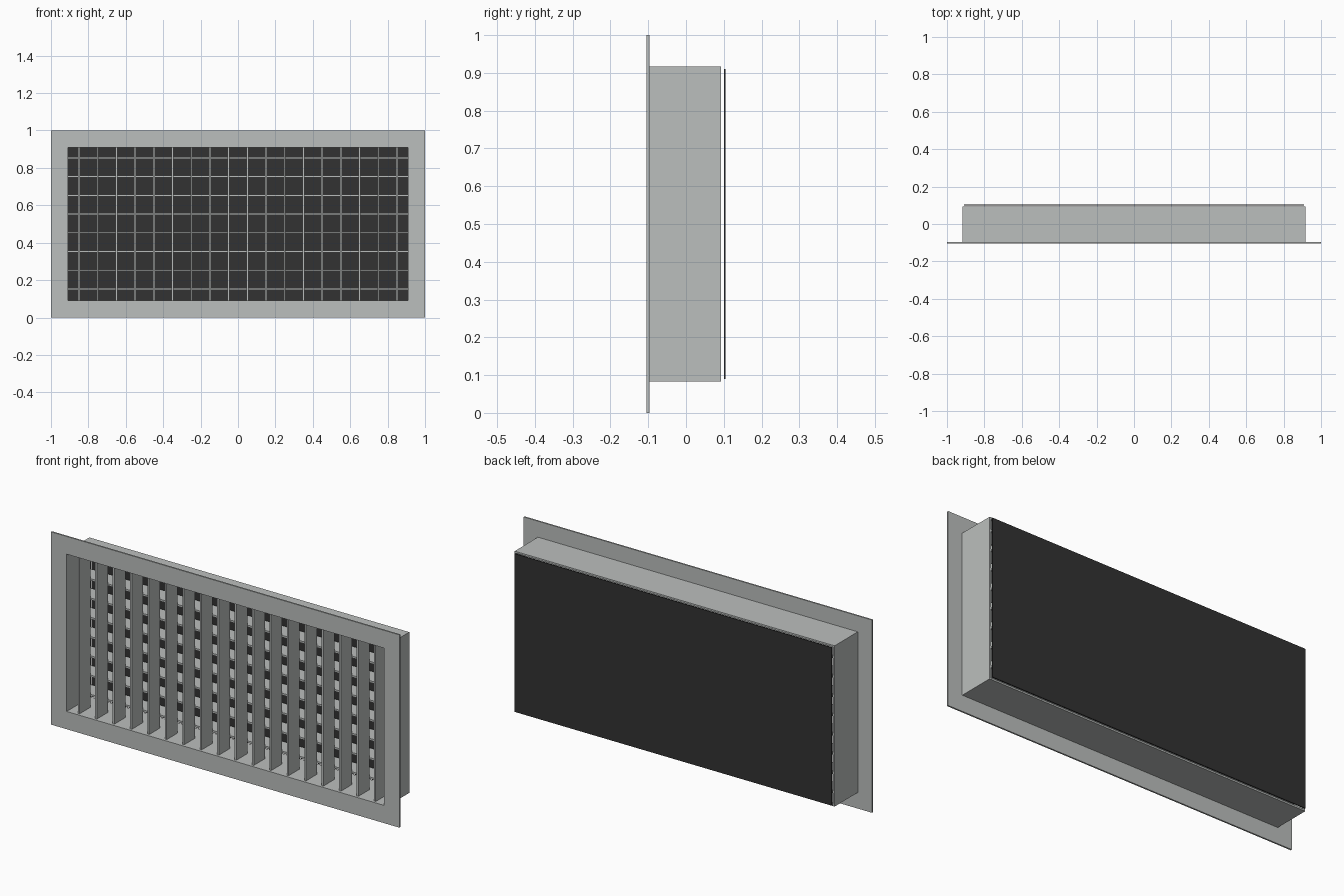
import bpy, bmesh

if "Cube" in bpy.data.objects:
    bpy.data.objects.remove(bpy.data.objects["Cube"])


def material(name, rgb):
    m = bpy.data.materials.new(name)
    m.diffuse_color = (*rgb, 1)
    m.use_nodes = True
    m.node_tree.nodes["Principled BSDF"].inputs["Base Color"].default_value = m.diffuse_color
    return m


GREY = material("light grey metal", (0.50, 0.52, 0.51))
DARK = material("dark backing", (0.032, 0.032, 0.032))


def finish(name, bm, mat):
    bmesh.ops.recalc_face_normals(bm, faces=bm.faces)
    me = bpy.data.meshes.new(name)
    bm.to_mesh(me)
    bm.free()
    me.materials.append(mat)
    ob = bpy.data.objects.new(name, me)
    bpy.context.collection.objects.link(ob)
    return ob


def box(name, lo, hi, mat):
    bm = bmesh.new()
    bmesh.ops.create_cube(bm, size=1)
    for v in bm.verts:
        v.co = [(l + h) / 2 + c * (h - l) for c, l, h in zip(v.co, lo, hi)]
    return finish(name, bm, mat)


def ring(name, outer, inner, y0, y1, mat):
    """Rectangular tube centred on z = 0.5; outer and inner are half sizes."""
    bm = bmesh.new()
    loops = []
    for (hx, hz), y in ((outer, y0), (outer, y1), (inner, y1), (inner, y0)):
        loops.append([bm.verts.new((sx * hx, y, 0.5 + sz * hz))
                      for sx, sz in ((-1, -1), (1, -1), (1, 1), (-1, 1))])
    for a, b in zip(loops, loops[1:] + loops[:1]):
        for i in range(4):
            j = (i + 1) % 4
            bm.faces.new((a[i], a[j], b[j], b[i]))
    return finish(name, bm, mat)


# Front flange and the duct collar behind it
ring("front_flange", (1.0, 0.5), (0.912, 0.408), -0.105, -0.097, GREY)
ring("duct_collar", (0.918, 0.417), (0.910, 0.408), -0.097, 0.093, GREY)

# Upright blades in front
for i in range(18):
    x = -0.85 + 0.1 * i
    box(f"vertical_blade_{i + 1}", (x - 0.005, -0.092, 0.092),
        (x + 0.005, -0.002, 0.908), GREY)

# Level blades behind them
for i in range(8):
    z = 0.153 + 0.1 * i
    box(f"horizontal_blade_{i + 1}", (-0.91, 0.0, z - 0.005),
        (0.91, 0.09, z + 0.005), GREY)

# Dark panel closing the back, with a small gap
box("back_panel", (-0.91, 0.100, 0.09), (0.91, 0.105, 0.91), DARK)
